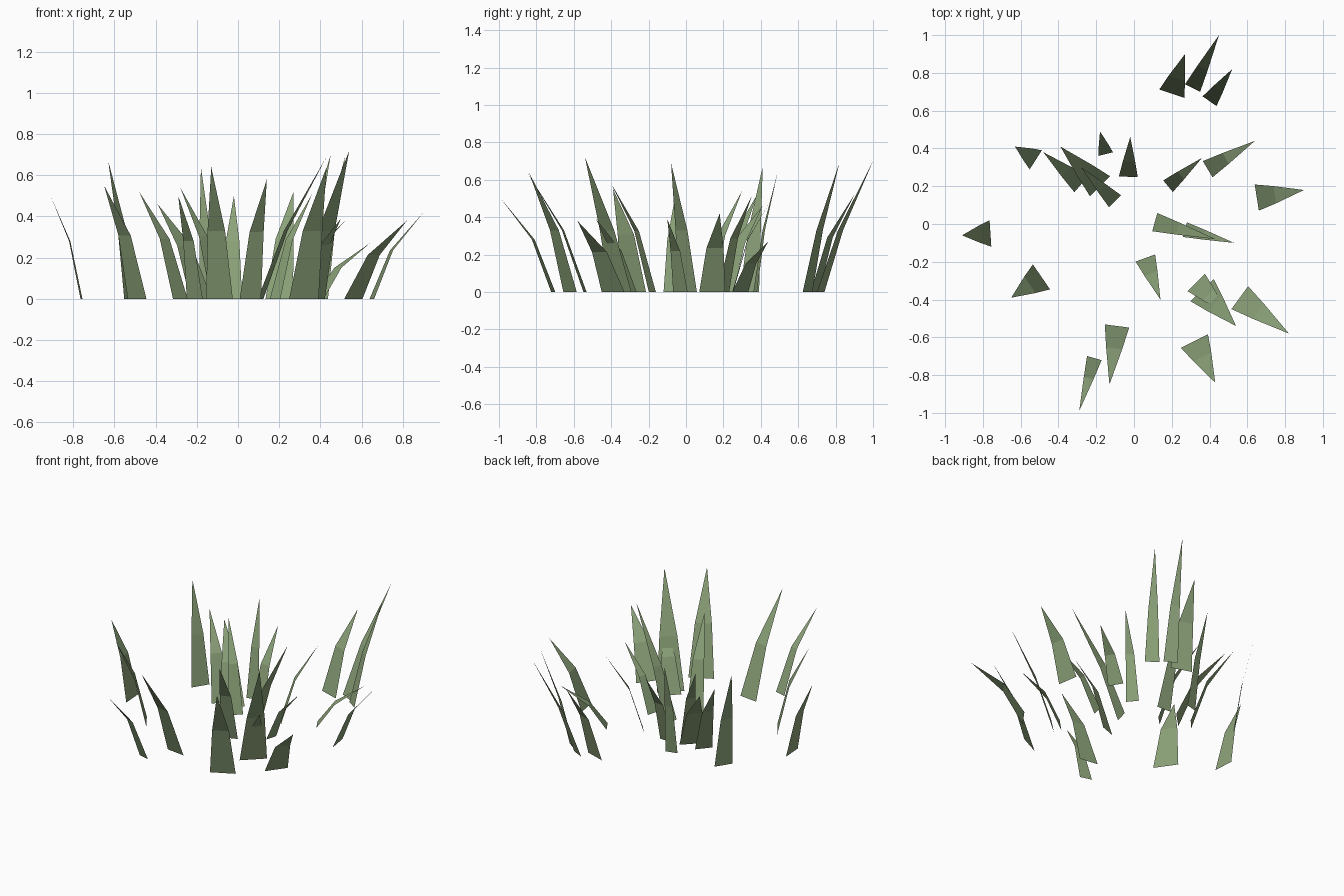
import bpy
import bmesh
from mathutils import Vector

cube = bpy.data.objects.get("Cube")
if cube:
    bpy.data.objects.remove(cube, do_unlink=True)

# One grass colour for every blade
grass = bpy.data.materials.new("grass_green")
grass.use_nodes = True
colour = (0.26, 0.36, 0.19, 1)
grass.diffuse_color = colour
grass.node_tree.nodes["Principled BSDF"].inputs["Base Color"].default_value = colour
grass.node_tree.nodes["Principled BSDF"].inputs["Roughness"].default_value = 0.9


def grass_blade(name, root_x, root_y, tip_x, tip_y, width, height):
    """Flat two-segment blade that bends outward; sizes in hundredths."""
    root = Vector((root_x, root_y, 0)) / 100
    tip = Vector((tip_x, tip_y, height)) / 100
    lean = Vector((tip.x - root.x, tip.y - root.y, 0))
    side = Vector((-lean.y, lean.x, 0)).normalized() * width / 200

    # The lower segment is steeper than the upper one
    bend = root + lean * 0.38
    bend.z = min(0.56 * tip.z, 0.33)

    bm = bmesh.new()
    low_a, low_b = bm.verts.new(root + side), bm.verts.new(root - side)
    mid_a, mid_b = bm.verts.new(bend + side * 0.66), bm.verts.new(bend - side * 0.66)
    point = bm.verts.new(tip)
    bm.faces.new((low_a, low_b, mid_b, mid_a))
    bm.faces.new((mid_a, mid_b, point))
    # Face the blade towards the upper, inner side of the bend
    bm.normal_update()
    for face in bm.faces:
        if face.normal.z < 0:
            face.normal_flip()

    mesh = bpy.data.meshes.new(name)
    bm.to_mesh(mesh)
    bm.free()
    mesh.materials.append(grass)
    blade = bpy.data.objects.new(name, mesh)
    bpy.context.collection.objects.link(blade)


# Each blade: root x, root y, tip x, tip y, width, height
tufts = {
    "back_tuft": [
        (20, 69, 27, 90, 14, 52),
        (31, 72, 45, 100, 9, 70),
        (40, 65, 52, 82, 9, 69),
    ],
    "back_right_tuft": [
        (-52, 34, -63, 41, 12, 67),
        (-15, 37, -18, 49, 8, 64),
        (-3, 25, -2, 46, 10, 50),
        (-28, 21, -48, 38, 11, 52),
        (-18, 20, -39, 41, 15, 46),
        (-10, 12, -28, 30, 9, 54),
    ],
    "left_tuft": [
        (18, 20, 36, 35, 8, 51),
        (39, 29, 64, 44, 10, 27),
        (65, 14, 90, 18, 14, 42),
        (11, 1, 43, -8, 10, 69),
        (27, -3, 53, -10, 8, 39),
    ],
    "right_tuft": [
        (-76, -5, -91, -6, 14, 50),
        (-49, -28, -65, -39, 16, 55),
    ],
    "front_left_tuft": [
        (6, -18, 14, -40, 11, 58),
        (33, -31, 50, -48, 13, 39),
        (36, -35, 54, -54, 17, 72),
        (56, -39, 82, -58, 15, 38),
        (32, -62, 43, -84, 16, 64),
    ],
    "front_tuft": [
        (-9, -54, -13, -85, 13, 64),
        (-21, -71, -29, -99, 8, 50),
    ],
}
for tuft, blades in tufts.items():
    for number, sizes in enumerate(blades, 1):
        grass_blade(f"{tuft}_blade_{number}", *sizes)
